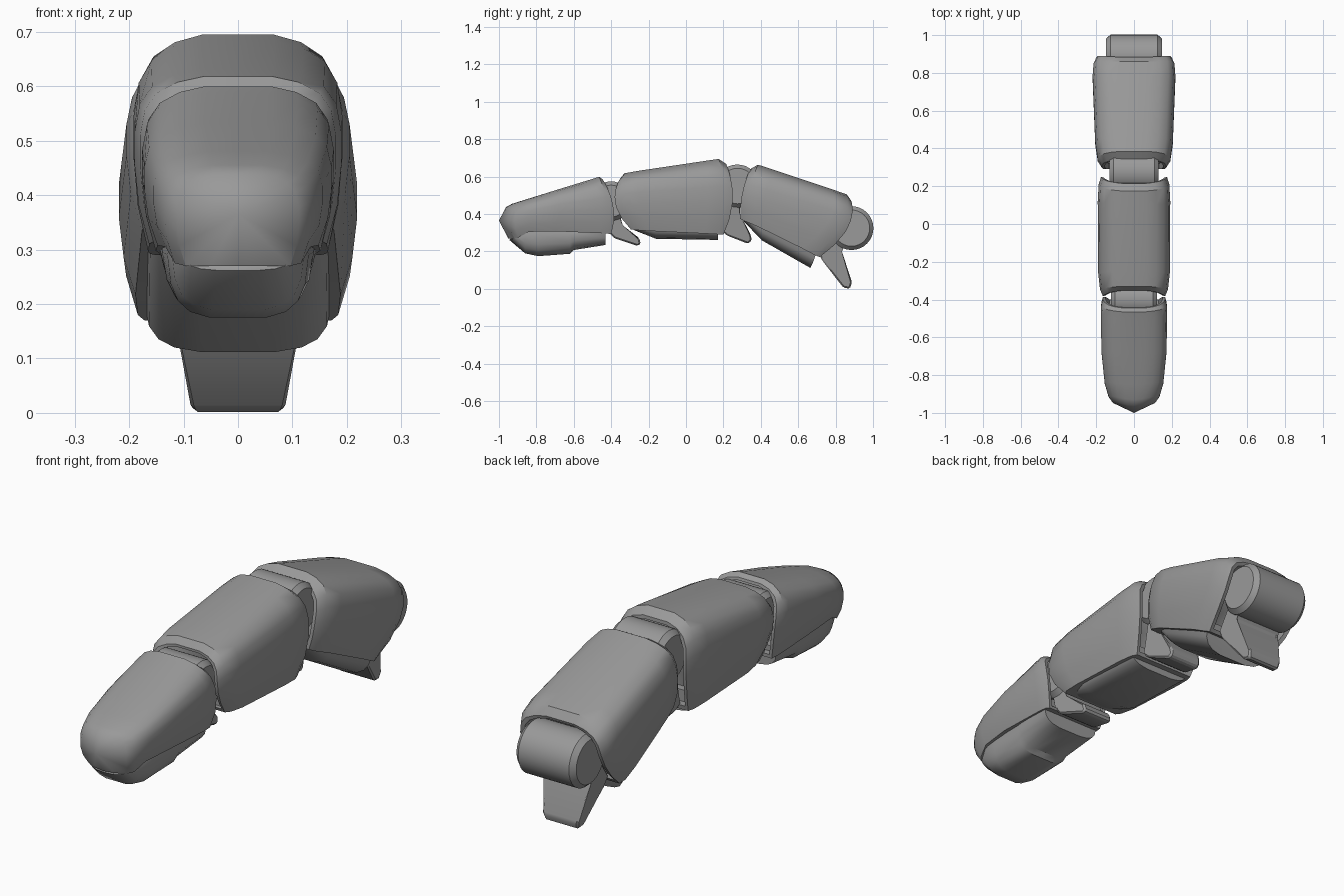
import bpy, bmesh, math
from mathutils import Vector

if "Cube" in bpy.data.objects:
    bpy.data.objects.remove(bpy.data.objects["Cube"])

grey = bpy.data.materials.new("plain_grey")
grey.diffuse_color = (0.32, 0.32, 0.32, 1)
grey.use_nodes = True
grey.node_tree.nodes["Principled BSDF"].inputs["Base Color"].default_value = grey.diffuse_color

# Half cross-sections, (width factor, drop from top), starting at top centre
SHELL = [(0, 0), (.35, 0), (.62, .035), (.83, .10), (.95, .20), (1, .36),
         (1, .55), (.96, .78), (.86, 1), (.45, 1), (0, 1)]
PAD = [(0, 0), (.9, 0), (1, .25), (.95, .6), (.85, .8), (.68, .93), (.4, 1), (0, 1)]


def finish(name, bm, angle=35):
    bmesh.ops.recalc_face_normals(bm, faces=bm.faces[:])
    me = bpy.data.meshes.new(name)
    bm.to_mesh(me)
    bm.free()
    me.materials.append(grey)
    ob = bpy.data.objects.new(name, me)
    bpy.context.collection.objects.link(ob)
    bpy.context.view_layer.objects.active = ob
    ob.select_set(True)
    bpy.ops.object.shade_smooth_by_angle(angle=math.radians(angle))
    ob.select_set(False)


def section(st, prof):
    """Closed ring: st = top y, top z, middle y, bottom y, bottom z, half width, bow"""
    yt, zt, ym, yb, zb, w, bow = st
    half = []
    for f, t in prof:
        y = yt*(2*t-1)*(t-1) + 4*ym*t*(1-t) + yb*t*(2*t-1)
        half.append(Vector((f*w, y + bow*f*f, zt + (zb-zt)*t)))
    return half + [Vector((-p.x, p.y, p.z)) for p in half[-2:0:-1]]


def pocket(ring, depth):
    """Rim and recessed rings that close an open end"""
    c = sum(ring, Vector()) / len(ring)
    rim = [c + (p-c)*.91 for p in ring]
    return [rim, [p + Vector((0, depth, 0)) for p in rim]]


def loft(name, stations, prof, front=0, back=0, nose=None):
    rings = [section(s, prof) for s in stations]
    if front:
        rings = pocket(rings[0], front)[::-1] + rings
    if back:
        rings += pocket(rings[-1], -back)
    bm = bmesh.new()
    vs = [[bm.verts.new(p) for p in r] for r in rings]
    n = len(vs[0])
    for a, b in zip(vs, vs[1:]):
        for i in range(n):
            bm.faces.new((a[i], a[(i+1) % n], b[(i+1) % n], b[i]))
    for ring, tip in ((vs[0], nose), (vs[-1], None)):
        c = bm.verts.new(tip or sum((v.co for v in ring), Vector()) / n)
        for i in range(n):
            bm.faces.new((ring[i], ring[(i+1) % n], c))
    finish(name, bm)


def hinge(name, y, z, r, w):
    """Chamfered barrel across x"""
    bm = bmesh.new()
    n = 32
    prev = None
    for x, k in ((-w, r-.02), (-w+.022, r), (w-.022, r), (w, r-.02)):
        ring = [bm.verts.new((x, y + k*math.cos(2*math.pi*i/n), z + k*math.sin(2*math.pi*i/n)))
                for i in range(n)]
        if prev:
            for i in range(n):
                bm.faces.new((prev[i], prev[(i+1) % n], ring[(i+1) % n], ring[i]))
        else:
            bm.faces.new(ring)
        prev = ring
    bm.faces.new(prev)
    finish(name, bm, 25)


def tab(name, pts):
    """Tapered lever: side outline with a half width at each point"""
    bm = bmesh.new()
    a, b = [[bm.verts.new((s*w, y, z)) for y, z, w in pts] for s in (-1, 1)]
    for i in range(len(pts)):
        j = (i+1) % len(pts)
        bm.faces.new((a[i], a[j], b[j], b[i]))
    bm.faces.new(a)
    bm.faces.new(b)
    bmesh.ops.bevel(bm, geom=bm.edges[:], offset=.008, segments=1, affect='EDGES')
    finish(name, bm, 25)


# Fingertip segment
loft("tip_shell", [
    (-.962, .438, -.993, -.95, .27, .112, .045),
    (-.93, .455, -.955, -.925, .275, .135, .04),
    (-.85, .48, -.87, -.86, .305, .155, .025),
    (-.68, .533, -.68, -.7, .308, .172, 0),
    (-.50, .588, -.46, -.46, .298, .176, 0),
    (-.465, .60, -.42, -.42, .296, .173, 0),
    (-.445, .585, -.388, -.40, .292, .165, 0)], SHELL, back=.07, nose=(0, -1, .365))
loft("tip_pad", [
    (-.945, .30, -.945, -.945, .262, .10, .03),
    (-.86, .33, -.86, -.86, .19, .122, 0),
    (-.79, .33, -.79, -.79, .175, .13, 0),
    (-.62, .33, -.62, -.62, .188, .138, 0),
    (-.60, .33, -.60, -.60, .208, .14, 0),
    (-.43, .33, -.43, -.43, .235, .145, 0)], PAD)

# Middle segment
loft("middle_shell", [
    (-.352, .59, -.378, -.295, .318, .165, 0),
    (-.33, .618, -.34, -.27, .315, .18, 0),
    (-.25, .632, -.25, -.2, .31, .19, 0),
    (.10, .684, .12, .10, .296, .192, 0),
    (.175, .695, .21, .17, .292, .187, 0),
    (.215, .668, .25, .20, .29, .175, 0)], SHELL, front=.08, back=.07)
loft("middle_pad", [
    (-.28, .36, -.28, -.28, .315, .13, 0),
    (-.16, .36, -.16, -.16, .268, .155, 0),
    (.17, .36, .17, .17, .262, .16, 0)], PAD)

# Base segment
loft("base_shell", [
    (.342, .64, .30, .29, .375, .17, 0),
    (.385, .664, .335, .32, .36, .192, 0),
    (.46, .64, .42, .38, .335, .205, 0),
    (.78, .533, .77, .62, .217, .219, 0),
    (.86, .505, .83, .69, .18, .214, 0),
    (.884, .47, .862, .715, .17, .20, 0)], SHELL, front=.08, back=.07)
loft("base_pad", [
    (.32, .42, .32, .31, .36, .14, 0),
    (.42, .37, .41, .405, .26, .17, 0),
    (.705, .23, .69, .665, .112, .172, 0)], PAD)

# Hinge barrels
hinge("tip_hinge", -.40, .47, .105, .122)
hinge("middle_hinge", .275, .55, .115, .13)
hinge("base_hinge", .885, .325, .117, .147)

# Levers under the hinges
tab("tip_lever", [(-.44, .40, .10), (-.42, .31, .10), (-.385, .272, .10), (-.26, .23, .075),
                  (-.242, .24, .075), (-.25, .272, .075), (-.345, .335, .10), (-.36, .42, .10)])
tab("middle_lever", [(.22, .46, .11), (.19, .31, .11), (.22, .285, .11), (.33, .242, .08),
                     (.352, .258, .08), (.346, .29, .08), (.28, .40, .11), (.29, .48, .11)])
tab("base_lever", [(.80, .33, .118), (.71, .19, .118), (.73, .15, .118), (.84, .008, .088),
                   (.875, .0, .08), (.888, .035, .088), (.825, .20, .118), (.87, .28, .118)])
